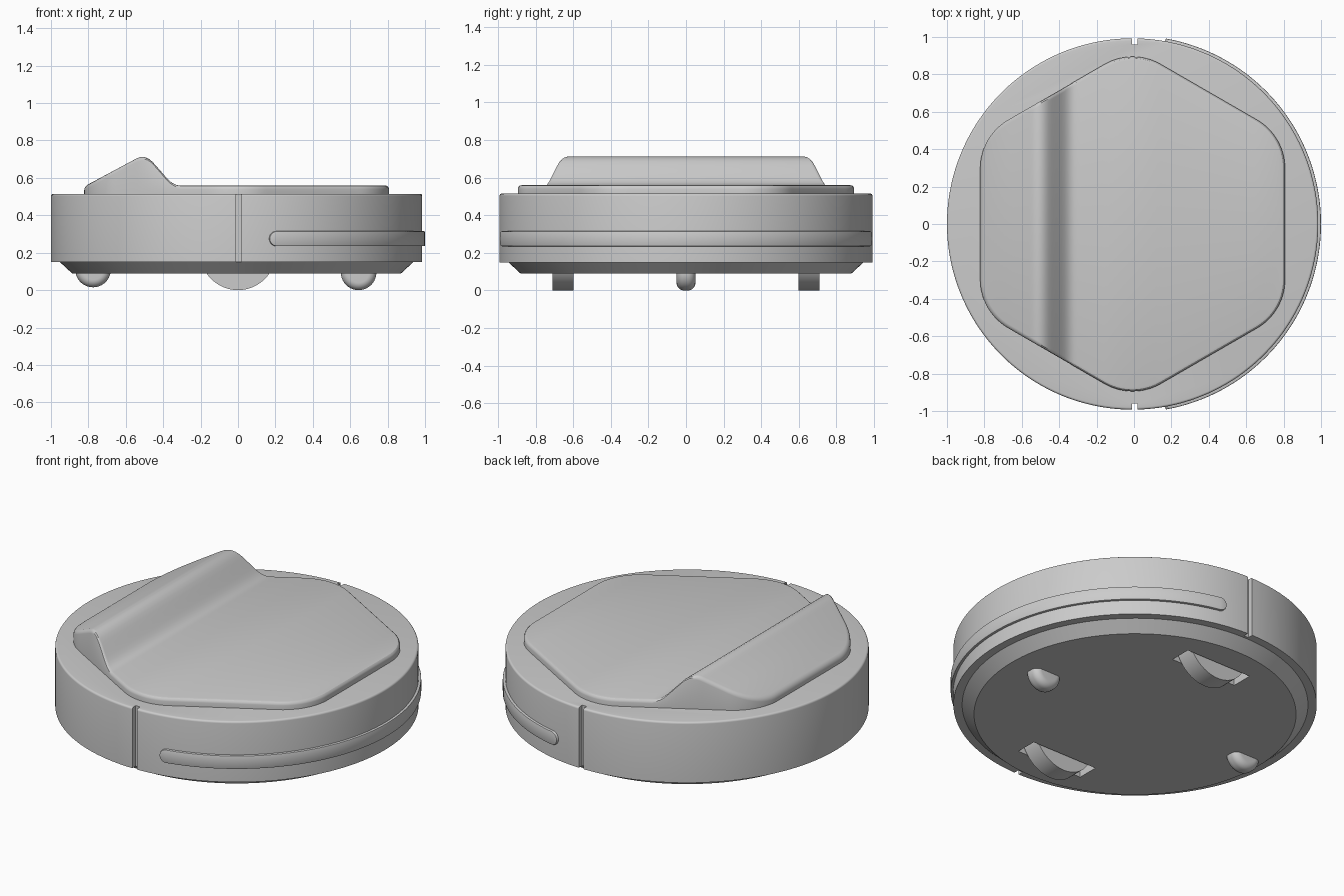
import bpy, bmesh
from math import sin, cos, pi, radians, sqrt

if "Cube" in bpy.data.objects:
    bpy.data.objects.remove(bpy.data.objects["Cube"])

CX = -0.0075          # centre of the round body
RADIUS = 0.9925

grey = bpy.data.materials.new("grey plastic")
grey.use_nodes = True
COLOUR = (0.6, 0.6, 0.6, 1)
grey.diffuse_color = COLOUR
grey.node_tree.nodes["Principled BSDF"].inputs["Base Color"].default_value = COLOUR


def make(name, bm):
    bmesh.ops.recalc_face_normals(bm, faces=bm.faces)
    mesh = bpy.data.meshes.new(name)
    bm.to_mesh(mesh)
    bm.free()
    mesh.materials.append(grey)
    ob = bpy.data.objects.new(name, mesh)
    bpy.context.collection.objects.link(ob)
    return ob


def smooth(ob, angle=30):
    bpy.ops.object.select_all(action="DESELECT")
    ob.select_set(True)
    bpy.context.view_layer.objects.active = ob
    bpy.ops.object.shade_smooth_by_angle(angle=radians(angle))


def lathe(name, profile, centre, axis="z", steps=128):
    """Turn (radius, height) points into a closed solid of revolution."""
    bm = bmesh.new()
    rings = []
    for r, h in profile:
        ring = []
        for i in range(steps):
            a = 2 * pi * i / steps
            p = (r * cos(a), r * sin(a), h) if axis == "z" else (r * cos(a), h, r * sin(a))
            ring.append(bm.verts.new([c + q for c, q in zip(centre, p)]))
        rings.append(ring)
    for lo, hi in zip(rings, rings[1:]):
        for i in range(steps):
            j = (i + 1) % steps
            bm.faces.new((lo[i], lo[j], hi[j], hi[i]))
    bm.faces.new(rings[0])
    bm.faces.new(rings[-1])
    return make(name, bm)


def loft(name, rings):
    """Join mirrored outlines into a solid, capped with strips between mirror pairs."""
    bm = bmesh.new()
    rows = [[bm.verts.new(p) for p in ring] for ring in rings]
    n = len(rows[0])
    for lo, hi in zip(rows, rows[1:]):
        for i in range(n):
            j = (i + 1) % n
            bm.faces.new((lo[i], lo[j], hi[j], hi[i]))
    for row in (rows[0], rows[-1]):
        for i in range(n // 2 - 1):
            bm.faces.new((row[i], row[i + 1], row[n - 2 - i], row[n - 1 - i]))
    return make(name, bm)


def cut(ob, name, size, location):
    """Carve a box out of a part."""
    bm = bmesh.new()
    bmesh.ops.create_cube(bm, size=1)
    for v in bm.verts:
        v.co = [c * s + o for c, s, o in zip(v.co, size, location)]
    box = make(name, bm)
    mod = ob.modifiers.new("cut", "BOOLEAN")
    mod.operation, mod.solver, mod.object = "DIFFERENCE", "EXACT", box
    bpy.context.view_layer.objects.active = ob
    bpy.ops.object.modifier_apply(modifier=mod.name)
    bpy.data.objects.remove(box)


def arc(cx, cz, r, start, end, steps):
    return [(cx + r * cos(radians(start + (end - start) * i / steps)),
             cz + r * sin(radians(start + (end - start) * i / steps)))
            for i in range(steps + 1)]


# Round body with a softened top edge and a slot at front and back
EDGE = 0.012
body = lathe("body", [(RADIUS, 0.15)] + arc(RADIUS - EDGE, 0.515 - EDGE, EDGE, 0, 90, 4),
             (CX, 0, 0), steps=192)
for side in (-1, 1):
    cut(body, "slot_cutter", (0.03, 0.08, 1), (0.005, side, 0.3))
smooth(body)

# Tapered base with wheel wells
base = lathe("base", [(0.88, 0.09), (0.945, 0.15), (0.945, 0.18)], (CX, 0, 0))
for side in (-1, 1):
    cut(base, "well_cutter", (0.44, 0.13, 0.14), (0, side * 0.655, 0.09))
smooth(base)

# Drive wheels
for side, label in ((-1, "front"), (1, "back")):
    smooth(lathe(label + "_drive_wheel", [(0.203, -0.056), (0.203, 0.056)],
                 (0, side * 0.655, 0.203), "y", 64))

# Rounded casters
rim = arc(0.055, 0.01, 0.04, 90, 0, 8)
for label, x, z in (("right", -0.775, 0.11), ("left", 0.645, 0.095)):
    profile = [(r, -h) for r, h in rim] + rim[::-1]
    smooth(lathe(label + "_caster", profile, (x, 0, z), "y", 40))


# Hexagonal lid with rounded corners and a raised ridge
def soft_min(a, b, k):
    h = max(k - abs(a - b), 0) / k
    return min(a, b) - h * h * k / 4


def lid_height(x):
    rise = 0.55 + (x + 0.83) * 0.535
    fall = -soft_min(-(0.69 - 1.15 * (x + 0.46)), -0.56, 0.04)
    return soft_min(rise, fall, 0.08)


def hexagon(inset):
    apothem, r = 0.815 - inset, 0.3 - inset
    reach = (apothem - r) / cos(pi / 6)
    half = []
    for corner in (30, 90, 150):
        a = radians(corner)
        points = arc(reach * cos(a), reach * sin(a), r, corner - 30, corner + 30, 12)
        if half:      # fill the straight side so the ridge can bend it
            (x0, y0), (x1, y1) = half[-1], points[0]
            half += [(x0 + (x1 - x0) * t / 30, y0 + (y1 - y0) * t / 30) for t in range(1, 30)]
        half += points
    return half + [(x, -y) for x, y in reversed(half)]


rings = [[(x + CX, y, 0.505) for x, y in hexagon(0)]]
BEVEL = 0.02
for step in range(4):
    a = pi / 2 * step / 3
    inset, drop = BEVEL * (1 - cos(a)), BEVEL * (1 - sin(a))
    rings.append([(x + CX, y, lid_height(x + CX) - drop) for x, y in hexagon(inset)])
smooth(loft("lid", rings))


# Bumper strip wrapped round the left side
def strip_ring(radius, inset):
    r = 0.04 - inset
    length = 1.405 - 0.04
    half = arc(length, 0, r, 0, 90, 8)
    half += [(length - 2 * length * t / 72, r) for t in range(1, 72)]
    half += arc(-length, 0, r, 90, 179.9, 8)
    half[0] = (length + r, r * 0.002)
    outline = half + [(s, -z) for s, z in reversed(half)]
    return [(CX + radius * cos(s / 1.0075), radius * sin(s / 1.0075), 0.275 + z)
            for s, z in outline]


smooth(loft("bumper_strip", [strip_ring(0.975, 0), strip_ring(1.002, 0),
                             strip_ring(1.006, 0.0015), strip_ring(1.0075, 0.005)]))
